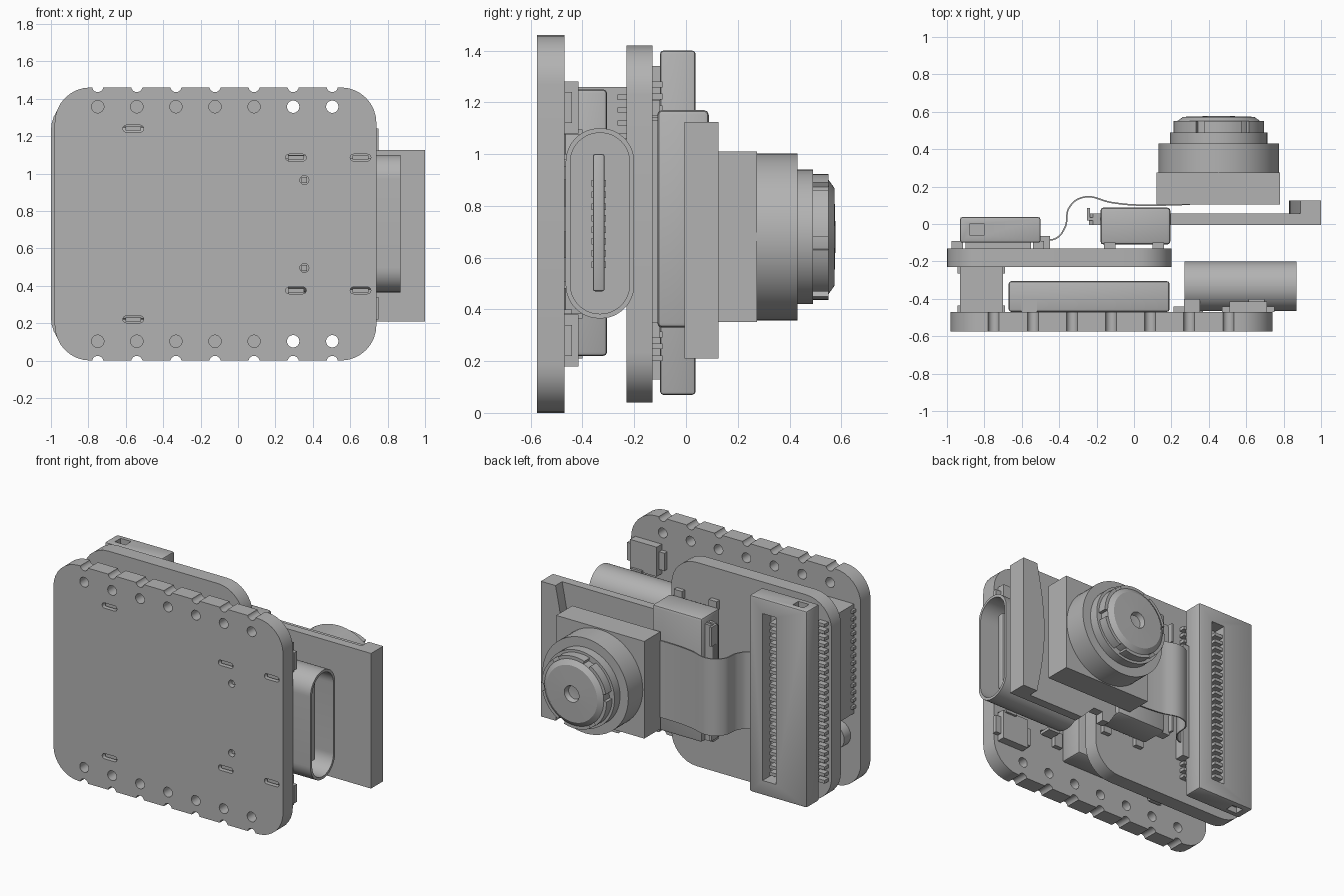
import bpy, bmesh, math
from mathutils import Vector

cube = bpy.data.objects.get("Cube")
if cube:
    bpy.data.objects.remove(cube, do_unlink=True)

grey = bpy.data.materials.new("plain_grey")
grey.use_nodes = True
grey.diffuse_color = (0.45, 0.45, 0.45, 1)
grey.node_tree.nodes["Principled BSDF"].inputs["Base Color"].default_value = (0.45, 0.45, 0.45, 1)


def finish(name, bm):
    bmesh.ops.recalc_face_normals(bm, faces=bm.faces)
    me = bpy.data.meshes.new(name)
    bm.to_mesh(me)
    bm.free()
    me.materials.append(grey)
    ob = bpy.data.objects.new(name, me)
    bpy.context.collection.objects.link(ob)
    return ob


def add_prism(bm, outline, d0, d1, axis):
    """Extrude a 2D outline between two depths along an axis."""
    place = {"x": lambda u, v, d: (d, u, v),
             "y": lambda u, v, d: (u, d, v),
             "z": lambda u, v, d: (u, v, d)}[axis]
    a = [bm.verts.new(place(u, v, d0)) for u, v in outline]
    b = [bm.verts.new(place(u, v, d1)) for u, v in outline]
    bm.faces.new(a)
    bm.faces.new(b[::-1])
    for i in range(len(a)):
        j = (i + 1) % len(a)
        bm.faces.new((a[i], b[i], b[j], a[j]))


def prism(name, outline, d0, d1, axis):
    bm = bmesh.new()
    add_prism(bm, outline, d0, d1, axis)
    return finish(name, bm)


def rounded(u0, u1, v0, v1, r, n=8):
    pts = []
    corners = [(u1 - r, v1 - r), (u0 + r, v1 - r), (u0 + r, v0 + r), (u1 - r, v0 + r)]
    for k, (cu, cv) in enumerate(corners):
        for i in range(n + 1):
            t = math.pi / 2 * (k + i / n)
            pts.append((cu + r * math.cos(t), cv + r * math.sin(t)))
    return pts


def circle(u, v, r, n=24):
    return [(u + r * math.cos(math.tau * i / n), v + r * math.sin(math.tau * i / n)) for i in range(n)]


def rect(u0, u1, v0, v1):
    return [(u0, v0), (u1, v0), (u1, v1), (u0, v1)]


def boxes(name, items, bevel=0):
    """Boxes given as x, y and z ranges, held in one object."""
    bm = bmesh.new()
    for (x0, x1), (y0, y1), (z0, z1) in items:
        add_prism(bm, rect(x0, x1, y0, y1), z0, z1, "z")
    if bevel:
        bmesh.ops.bevel(bm, geom=bm.edges[:], offset=bevel, segments=2, affect="EDGES", profile=0.5)
    return finish(name, bm)


def cut(target, bm):
    cutter = finish("cutter", bm)
    cutter.hide_render = True
    mod = target.modifiers.new("cut", "BOOLEAN")
    mod.operation, mod.solver, mod.object = "DIFFERENCE", "EXACT", cutter
    bpy.context.view_layer.objects.active = target
    bpy.ops.object.modifier_apply(modifier=mod.name)
    bpy.data.objects.remove(cutter, do_unlink=True)


def lathe(name, profile, cx, cz, n=64):
    """Revolve (radius, y) points about an axis along y."""
    bm = bmesh.new()
    vs = [bm.verts.new((cx + r, y, cz)) for r, y in profile]
    es = [bm.edges.new(p) for p in zip(vs, vs[1:])]
    bmesh.ops.spin(bm, geom=vs + es, cent=(cx, 0, cz), axis=(0, 1, 0), angle=math.tau, steps=n)
    bmesh.ops.remove_doubles(bm, verts=bm.verts, dist=0.0005)
    return finish(name, bm)


MID = 0.73  # height of the boards' centre line

# Main board with plated holes, edge notches and mounting slots
main_board = prism("main_board", rounded(-0.98, 0.74, 0, 1.46, 0.19), -0.575, -0.47, "y")
bm = bmesh.new()
for i in range(7):
    x = -0.75 + 0.209 * i
    for side in (-1, 1):
        add_prism(bm, circle(x, MID + side * 0.627, 0.033), -0.7, -0.3, "y")
        add_prism(bm, circle(x, MID + side * 0.735, 0.03), -0.7, -0.3, "y")
for side in (-1, 1):
    for x, dz in ((-0.56, 0.51), (0.31, 0.355), (0.655, 0.355)):
        z = MID + side * dz
        add_prism(bm, rounded(x - 0.055, x + 0.055, z - 0.018, z + 0.018, 0.017, 4), -0.7, -0.3, "y")
    add_prism(bm, circle(0.355, MID + side * 0.235, 0.024, 16), -0.7, -0.3, "y")
cut(main_board, bm)

# Metal legs and pegs sitting in the slots
legs = []
for side in (-1, 1):
    for x, dz in ((-0.56, 0.51), (0.31, 0.355), (0.655, 0.355)):
        z = MID + side * dz
        legs.append(((x - 0.042, x + 0.042), (-0.56, -0.4), (z - 0.01, z + 0.01)))
    z = MID + side * 0.235
    legs.append(((0.34, 0.37), (-0.55, -0.44), (z - 0.015, z + 0.015)))
boxes("mounting_legs", legs)

# Shield can and push buttons on the main board
boxes("shield_can", [((-0.67, 0.19), (-0.47, -0.305), (0.22, 1.25))], 0.015)
boxes("button_bodies", [((0.51, 0.71), (-0.47, -0.415), (MID + s - 0.1, MID + s + 0.1)) for s in (-0.45, 0.45)])
boxes("button_terminals", [((x, x + 0.05), (-0.47, -0.44), (MID + s - 0.06, MID + s + 0.06))
                           for s in (-0.45, 0.45) for x in (0.47, 0.7)])
boxes("small_parts", [((0.21, 0.27), (-0.47, -0.44), (z, z + 0.1)) for z in (0.3, 0.5, 0.7, 0.9, 1.08)])

# Antenna socket
lathe("antenna_socket", [(0, -0.47), (0.085, -0.47), (0.085, -0.4), (0.06, -0.4), (0.06, -0.37),
                         (0.075, -0.36), (0.075, -0.33), (0.05, -0.33), (0.05, -0.42), (0, -0.42)], -0.82, 0.36, 24)

# Connector joining the two boards, with its contact rows
boxes("board_connector", [((-0.93, -0.7), (-0.47, -0.23), (0.52, 1.26))])
boxes("board_connector_pins", [((-0.945, -0.69), (y, y + 0.035), (0.56 + 0.05 * i, 0.58 + 0.05 * i))
                               for i in range(14) for y in (-0.47, -0.265)])

# Oval plug port: hollow shell and inner tongue
port = prism("port_shell", rounded(-0.465, -0.2, 0.365, 1.1, 0.13, 12), 0.27, 0.868, "x")
bm = bmesh.new()
add_prism(bm, rounded(-0.447, -0.218, 0.383, 1.082, 0.113, 12), 0.38, 1.0, "x")
cut(port, bm)
boxes("port_tongue", [((0.37, 0.8), (-0.36, -0.315), (0.47, 1.0))], 0.008)
boxes("port_contacts", [((0.5, 0.76), (-0.366, -0.309), (0.56 + 0.045 * i, 0.585 + 0.045 * i)) for i in range(8)])

# Upper board
prism("upper_board", rounded(-1.0, 0.2, 0.04, 1.42, 0.19), -0.23, -0.13, "y")

# Long header socket with slot and end openings
header = boxes("header_socket", [((-0.93, -0.5), (-0.1, 0.037), (0.07, 1.4))], 0.012)
bm = bmesh.new()
add_prism(bm, rect(-0.7, -0.6, 0.17, 1.3), -0.05, 0.1, "y")
for z in (0.04, 1.36):
    add_prism(bm, rect(-0.88, -0.8, -0.06, 0.0), z, z + 0.07, "z")
cut(header, bm)
boxes("header_base", [((-0.9, -0.55), (-0.13, -0.1), (0.13, 1.34))])
boxes("header_contacts", [((-0.7, -0.64), (-0.06, 0.02), (0.21 + 0.046 * i, 0.232 + 0.046 * i)) for i in range(23)])
boxes("header_pins", [((x, x + 0.06), (-0.13, -0.09), (0.2 + 0.046 * i, 0.222 + 0.046 * i))
                      for i in range(24) for x in (-0.975, -0.54)])
boxes("ribbon_clamp", [((-0.52, -0.45), (-0.13, -0.065), (0.33, 1.13))])

# Flexible ribbon from the header to the camera
cu = bpy.data.curves.new("ribbon_path", "CURVE")
cu.dimensions = "2D"
cu.fill_mode = "NONE"
cu.extrude = 0.26
sp = cu.splines.new("BEZIER")
path = [(-0.52, -0.08), (-0.42, -0.078), (-0.37, -0.02), (-0.345, 0.09), (-0.27, 0.143),
        (-0.12, 0.115), (0.0, 0.102), (0.3, 0.105)]
sp.bezier_points.add(len(path) - 1)
for p, (x, y) in zip(sp.bezier_points, path):
    p.co = (x, y, 0)
    p.handle_left_type = p.handle_right_type = "AUTO"
ribbon = bpy.data.objects.new("ribbon", cu)
ribbon.location.z = 0.69
bpy.context.collection.objects.link(ribbon)
sol = ribbon.modifiers.new("thickness", "SOLIDIFY")
sol.thickness, sol.offset = 0.008, 0
cu.materials.append(grey)
bpy.context.view_layer.objects.active = ribbon
ribbon.select_set(True)
bpy.ops.object.convert(target="MESH")

# Memory card holder with latch tabs and feet
boxes("card_holder", [((-0.18, 0.195), (-0.11, 0.088), (0.33, 1.17))], 0.018)
boxes("holder_latch", [((-0.25, -0.17), (0.02, 0.035), (0.36, 1.13)),
                       ((-0.25, -0.235), (0.02, 0.085), (1.0, 1.13)),
                       ((-0.25, -0.235), (0.02, 0.085), (0.36, 0.48))])
boxes("holder_feet", [((x, x + 0.06), (-0.13, -0.1), (z, z + 0.06))
                      for x in (-0.16, 0.1) for z in (0.29, 1.15)])

# Memory card with stepped edge and curved finger ridge
prism("memory_card", [(-0.24, 1.11), (-0.22, 1.125), (1.0, 1.125), (1.0, 0.21), (0.47, 0.21), (0.37, 0.31),
                      (0.3, 0.31), (0.3, 0.25), (0.25, 0.25), (0.19, 0.34), (-0.24, 0.34)], -0.005, 0.055, "y")
arc = [(0.89 - 0.06 * math.sin(math.pi * i / 12), 0.21 + 0.915 * i / 12) for i in range(13)]
prism("card_ridge", [(1.0, 0.21)] + arc + [(1.0, 1.125)], 0.05, 0.125, "y")

# Camera: square body, barrel, notched focus ring and lens cap
CX, CZ = 0.453, 0.68
boxes("camera_body", [((0.12, 0.78), (0.103, 0.275), (0.352, 1.01))])
lathe("camera_barrel", [(0, 0.27), (0.322, 0.27), (0.322, 0.43), (0.26, 0.43), (0.26, 0.49), (0, 0.49)], CX, CZ)
lathe("lens_cap", [(0, 0.48), (0.222, 0.48), (0.222, 0.55), (0.19, 0.573), (0.055, 0.577),
                   (0.045, 0.545), (0, 0.54)], CX, CZ)
bm = bmesh.new()
for k in range(6):
    ts = [math.tau * (k + 0.8 * i / 8) / 6 for i in range(9)]
    ring = [(CX + r * math.cos(t), CZ + r * math.sin(t))
            for r, seq in ((0.243, ts), (0.215, ts[::-1])) for t in seq]
    add_prism(bm, ring, 0.48, 0.55, "y")
finish("focus_ring_lugs", bm)

# Smooth curved faces, keep hard edges
for ob in bpy.context.scene.objects:
    ob.select_set(ob.type == "MESH")
bpy.ops.object.shade_smooth_by_angle(angle=math.radians(30))
